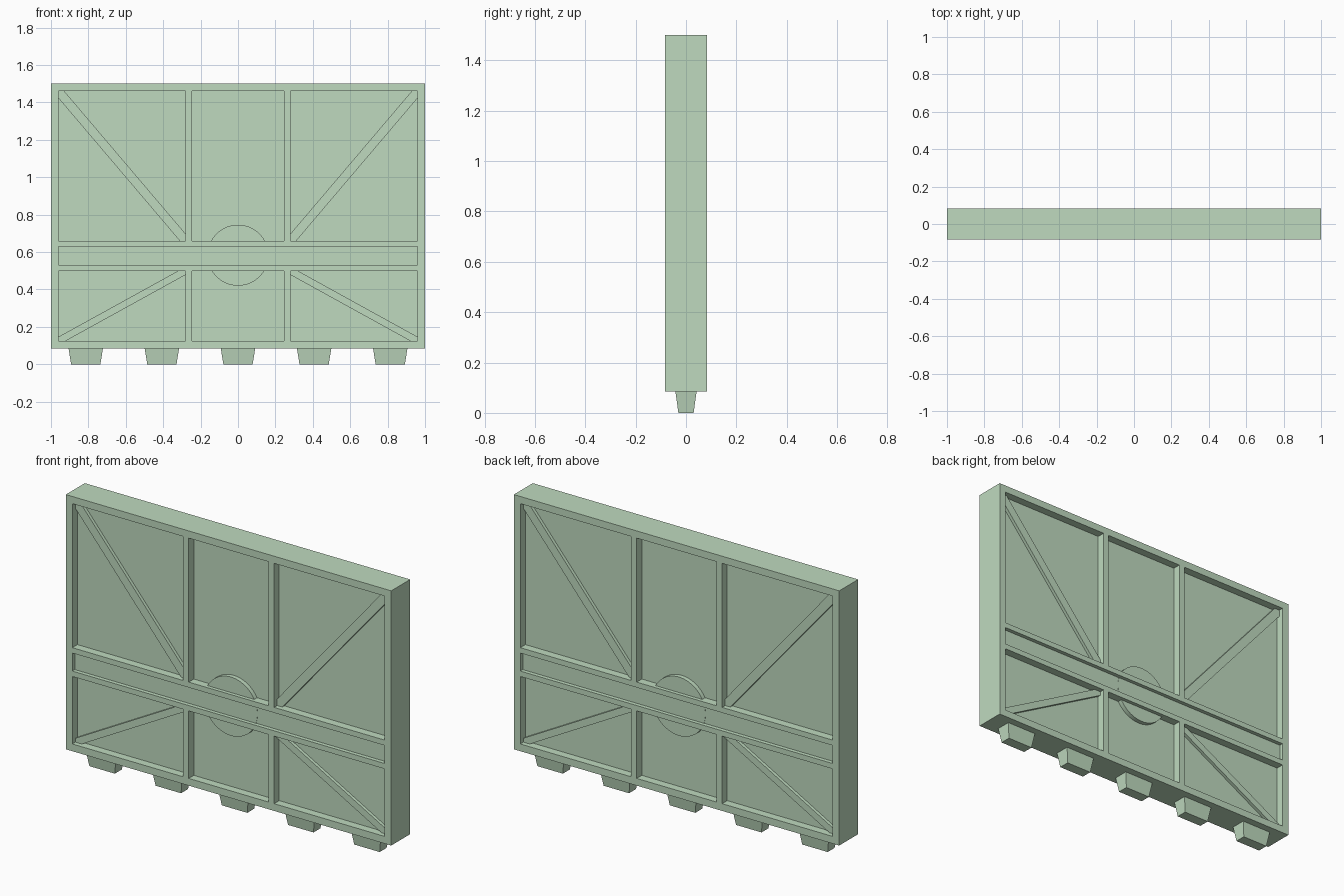
import bpy, bmesh, math
from mathutils import Matrix, Vector

if "Cube" in bpy.data.objects:
    bpy.data.objects.remove(bpy.data.objects["Cube"])

mat = bpy.data.materials.new("pale_green")
mat.diffuse_color = (0.52, 0.70, 0.52, 1)
mat.use_nodes = True
mat.node_tree.nodes["Principled BSDF"].inputs["Base Color"].default_value = mat.diffuse_color


def finish(name, bm):
    bmesh.ops.recalc_face_normals(bm, faces=bm.faces[:])
    me = bpy.data.meshes.new(name)
    bm.to_mesh(me)
    bm.free()
    ob = bpy.data.objects.new(name, me)
    bpy.context.collection.objects.link(ob)
    me.materials.append(mat)
    return ob


def box(name, centre, size, turn=0, taper=(1, 1)):
    """Box turned about y, with optional taper of its lower end."""
    bm = bmesh.new()
    bmesh.ops.create_cube(bm, size=1)
    for v in bm.verts:
        if v.co.z < 0:
            v.co.x *= taper[0]
            v.co.y *= taper[1]
    bm.transform(Matrix.Translation(centre) @ Matrix.Rotation(turn, 4, 'Y')
                 @ Matrix.Diagonal((*size, 1)))
    return finish(name, bm)


# Frame with vertical posts and rails: a grid of cells with openings left out
HALF = 0.083
xs = [-1, -0.96, -0.28, -0.245, 0.245, 0.28, 0.96, 1]
zs = [0.085, 0.125, 0.5, 0.53, 0.63, 0.66, 1.46, 1.5]
bm = bmesh.new()
grid = [[bm.verts.new((x, -HALF, z)) for z in zs] for x in xs]
for i in range(7):
    for j in range(7):
        opening = (j in (1, 5) and i in (1, 3, 5)) or (j == 3 and 1 <= i <= 5)
        if not opening:
            bm.faces.new((grid[i][j], grid[i + 1][j],
                          grid[i + 1][j + 1], grid[i][j + 1]))
ext = bmesh.ops.extrude_face_region(bm, geom=bm.faces[:], use_keep_orig=True)
bmesh.ops.translate(bm, vec=(0, 2 * HALF, 0),
                    verts=[g for g in ext["geom"] if isinstance(g, bmesh.types.BMVert)])
bmesh.ops.dissolve_limit(bm, angle_limit=0.01, verts=bm.verts[:], edges=bm.edges[:])
finish("frame", bm)

# Recessed sheet and the shallower strip between the two rails
box("back_panel", (0, 0, 0.7925), (1.94, 0.076, 1.355))
box("middle_strip", (0, 0, 0.58), (1.94, 0.122, 0.12))

# Diagonal braces from the outer corners to the posts
for side, s in (("left", -1), ("right", 1)):
    for level, z_out, z_in, width in (("upper", 1.46, 0.66, 0.048),
                                      ("lower", 0.125, 0.5, 0.038)):
        a, b = Vector((0.96 * s, 0, z_out)), Vector((0.28 * s, 0, z_in))
        d = b - a
        box(f"{side}_{level}_brace", (a + b) / 2,
            (d.length + 0.02, 0.112, width), math.atan2(-d.z, d.x))

# Round boss showing on both faces
bm = bmesh.new()
bmesh.ops.create_cone(bm, cap_ends=True, segments=64, radius1=0.163,
                      radius2=0.163, depth=0.125)
bm.transform(Matrix.Translation((0, 0, 0.583)) @ Matrix.Rotation(math.pi / 2, 4, 'X'))
boss = finish("round_boss", bm)
bpy.context.view_layer.objects.active = boss
boss.select_set(True)
bpy.ops.object.shade_smooth_by_angle(angle=math.radians(30))

# Row of tapered feet
for k in range(5):
    box(f"foot_{k + 1}", ((k - 2) * 0.407, 0, 0.0425), (0.184, 0.084, 0.085),
        taper=(0.85, 0.72))
